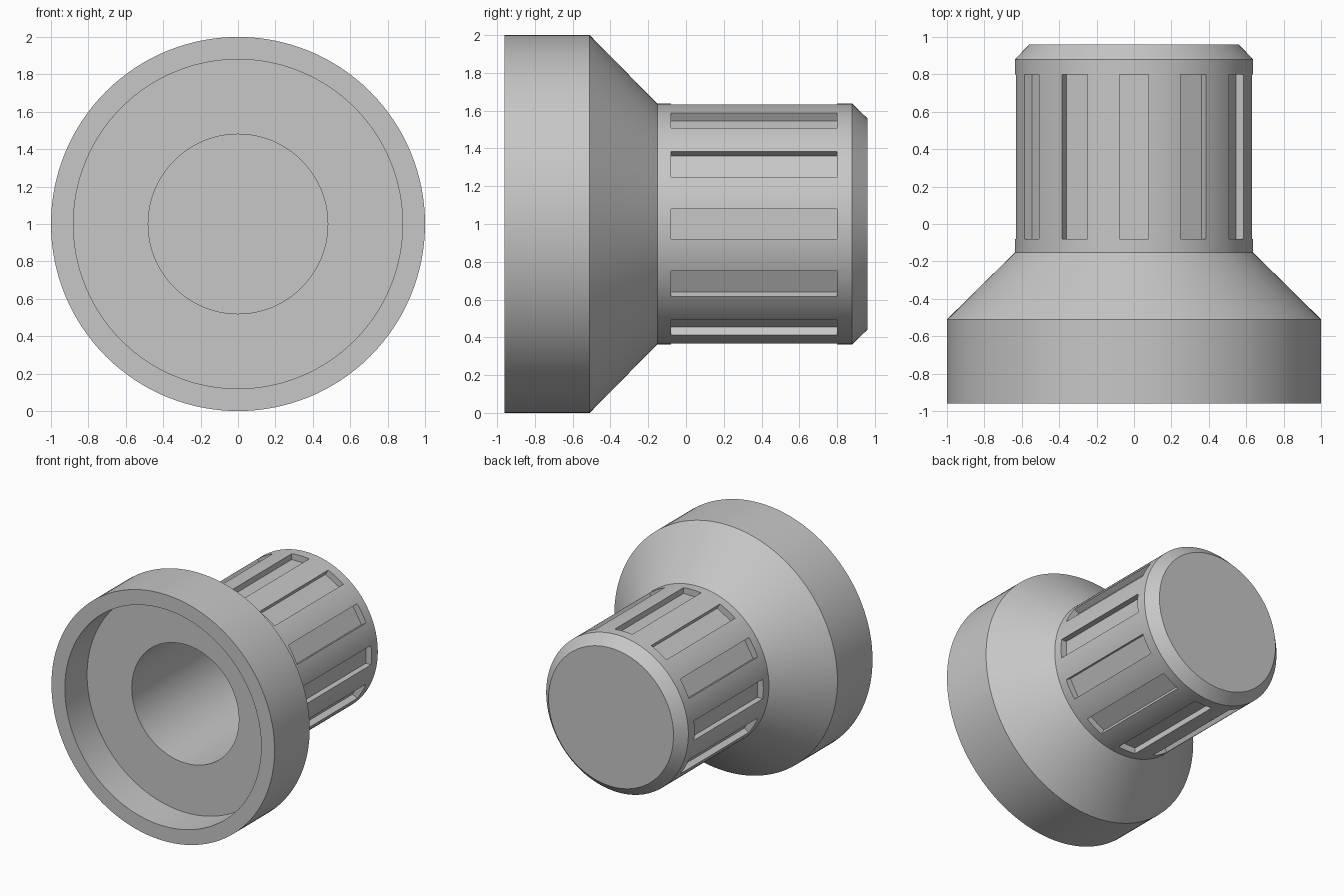
import bpy, bmesh, math
from mathutils import Matrix, Vector

cube = bpy.data.objects.get("Cube")
if cube:
    bpy.data.objects.remove(cube, do_unlink=True)

AXIS_POINT = Vector((0, 0, 1))
AXIS = Vector((0, 1, 0))

grey = bpy.data.materials.new("plain grey")
grey.use_nodes = True
colour = (0.57, 0.57, 0.57, 1)
grey.diffuse_color = colour
grey.node_tree.nodes["Principled BSDF"].inputs["Base Color"].default_value = colour


def make_object(name, bm):
    bmesh.ops.recalc_face_normals(bm, faces=bm.faces)
    mesh = bpy.data.meshes.new(name)
    bm.to_mesh(mesh)
    bm.free()
    mesh.materials.append(grey)
    obj = bpy.data.objects.new(name, mesh)
    bpy.context.collection.objects.link(obj)
    return obj


# Knob body: (radius, y) profile from the bore bottom, around the rim, to the end cap
profile = [
    (0, 0.80), (0.48, 0.80), (0.48, -0.675),       # blind bore
    (0.88, -0.675), (0.88, -0.96),                 # counterbore
    (1.0, -0.96), (1.0, -0.51),                    # wide flange
    (0.637, -0.152), (0.637, 0.88),                # cone and grip
    (0.56, 0.96), (0, 0.96),                       # chamfer and end cap
]
bm = bmesh.new()
verts = [bm.verts.new((0, y, 1 + r)) for r, y in profile]
edges = [bm.edges.new(pair) for pair in zip(verts, verts[1:])]
bmesh.ops.spin(bm, geom=verts + edges, cent=AXIS_POINT, axis=AXIS,
               angle=math.tau, steps=128)
bmesh.ops.remove_doubles(bm, verts=bm.verts, dist=0.0001)
body = make_object("knob_body", bm)

# Twelve flat-bottomed grip slots, cut as one set of boxes
SLOTS, WIDTH, FLOOR, TOP = 12, 0.157, 0.585, 0.75
START, END = -0.08, 0.80
bm = bmesh.new()
for i in range(SLOTS):
    turn = Matrix.Rotation(math.tau * i / SLOTS, 4, AXIS)
    place = Matrix.Translation((0, (START + END) / 2, (FLOOR + TOP) / 2))
    size = Matrix.Diagonal((WIDTH, END - START, TOP - FLOOR, 1))
    bmesh.ops.create_cube(bm, size=1,
                          matrix=Matrix.Translation(AXIS_POINT) @ turn @ place @ size)
cutter = make_object("slot_cutter", bm)
cutter.hide_render = True

cut = body.modifiers.new("grip_slots", "BOOLEAN")
cut.operation = "DIFFERENCE"
cut.solver = "EXACT"
cut.object = cutter

# Apply the cut, drop the helper and smooth the round surfaces
bpy.ops.object.select_all(action="DESELECT")
body.select_set(True)
bpy.context.view_layer.objects.active = body
bpy.ops.object.modifier_apply(modifier=cut.name)
bpy.data.objects.remove(cutter, do_unlink=True)
bpy.ops.object.shade_smooth_by_angle(angle=math.radians(25))
